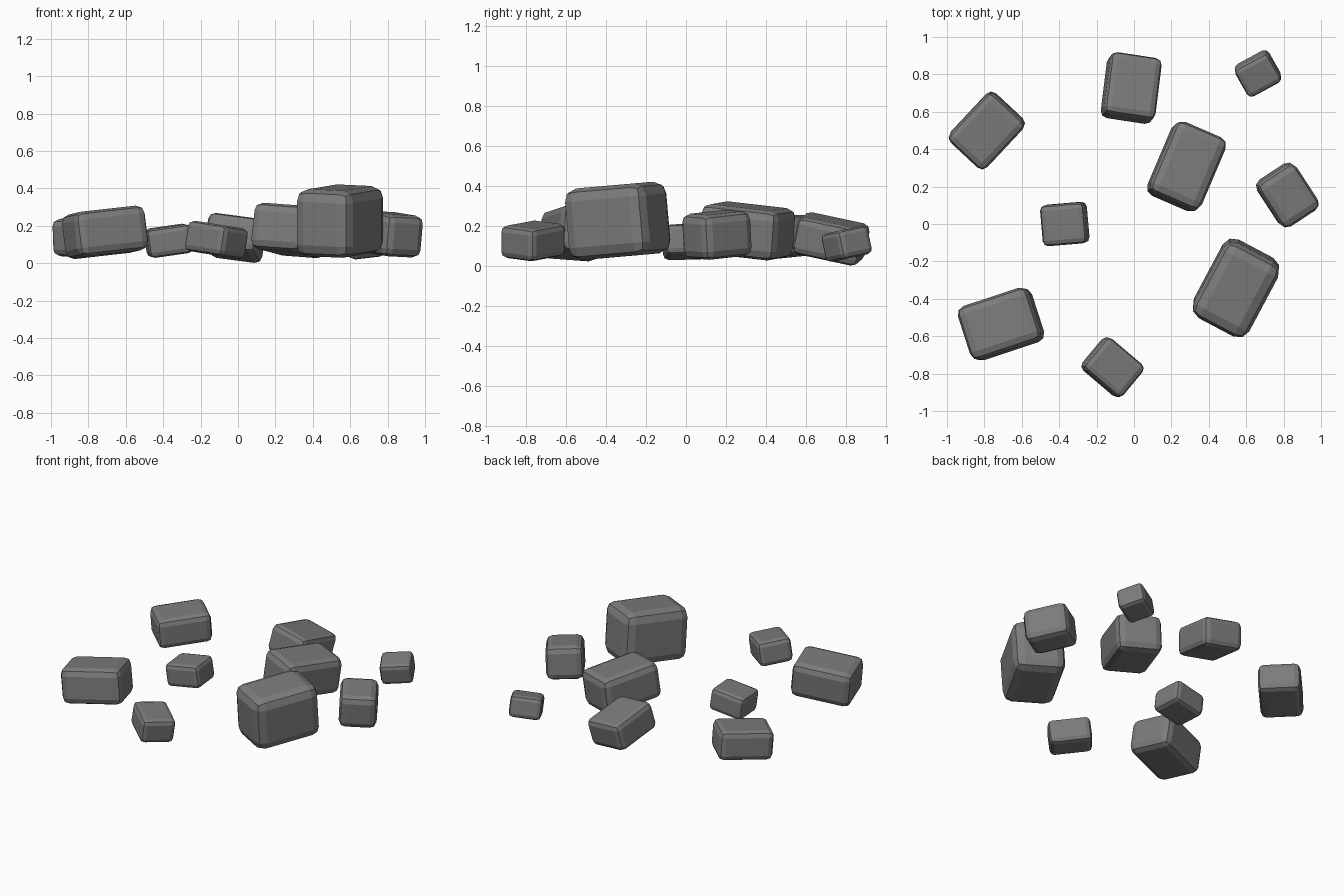
import bpy, bmesh
from math import radians
from mathutils import Matrix, Vector

if "Cube" in bpy.data.objects:
    bpy.data.objects.remove(bpy.data.objects["Cube"])

stone = bpy.data.materials.new("grey stone")
stone.diffuse_color = (0.2, 0.2, 0.195, 1)
stone.use_nodes = True
stone.node_tree.nodes["Principled BSDF"].inputs["Base Color"].default_value = stone.diffuse_color


def rock(name, centre, size, yaw, tilt_x, tilt_y):
    """Chamfered block, turned about z, then tipped about the world axes."""
    bm = bmesh.new()
    bmesh.ops.create_cube(bm, size=1)
    bmesh.ops.scale(bm, vec=Vector(size), verts=bm.verts)
    bmesh.ops.bevel(bm, geom=bm.edges[:], offset=0.19 * min(size),
                    segments=2, profile=0.5, affect='EDGES')
    rot = (Matrix.Rotation(radians(tilt_x), 4, 'X')
           @ Matrix.Rotation(radians(tilt_y), 4, 'Y')
           @ Matrix.Rotation(radians(yaw), 4, 'Z'))
    bmesh.ops.transform(bm, matrix=Matrix.Translation(centre) @ rot, verts=bm.verts)
    me = bpy.data.meshes.new(name)
    bm.to_mesh(me)
    bm.free()
    me.materials.append(stone)
    bpy.context.collection.objects.link(bpy.data.objects.new(name, me))


# name, centre, size, yaw, tip about x, tip about y
rock("rock_back_left", (-0.787, 0.50, 0.145), (0.35, 0.27, 0.20), 47, 4, -2)
rock("rock_back", (-0.015, 0.727, 0.135), (0.28, 0.34, 0.19), -7, -11, 9)
rock("rock_back_right", (0.663, 0.805, 0.11), (0.205, 0.18, 0.145), 29, 12, 0)
rock("rock_middle", (0.281, 0.307, 0.175), (0.30, 0.42, 0.25), -23, -4, 6)
rock("rock_right", (0.82, 0.155, 0.155), (0.24, 0.29, 0.225), 33, 3, 5)
rock("rock_middle_left", (-0.37, 0.0, 0.12), (0.24, 0.22, 0.155), 5, 2, -8)
rock("rock_front_left", (-0.711, -0.535, 0.165), (0.40, 0.30, 0.24), 18, -2, -7)
rock("rock_front", (-0.115, -0.766, 0.125), (0.27, 0.22, 0.165), -40, 0, 9)
rock("rock_large", (0.545, -0.342, 0.225), (0.335, 0.455, 0.36), -28, 5, 0)
